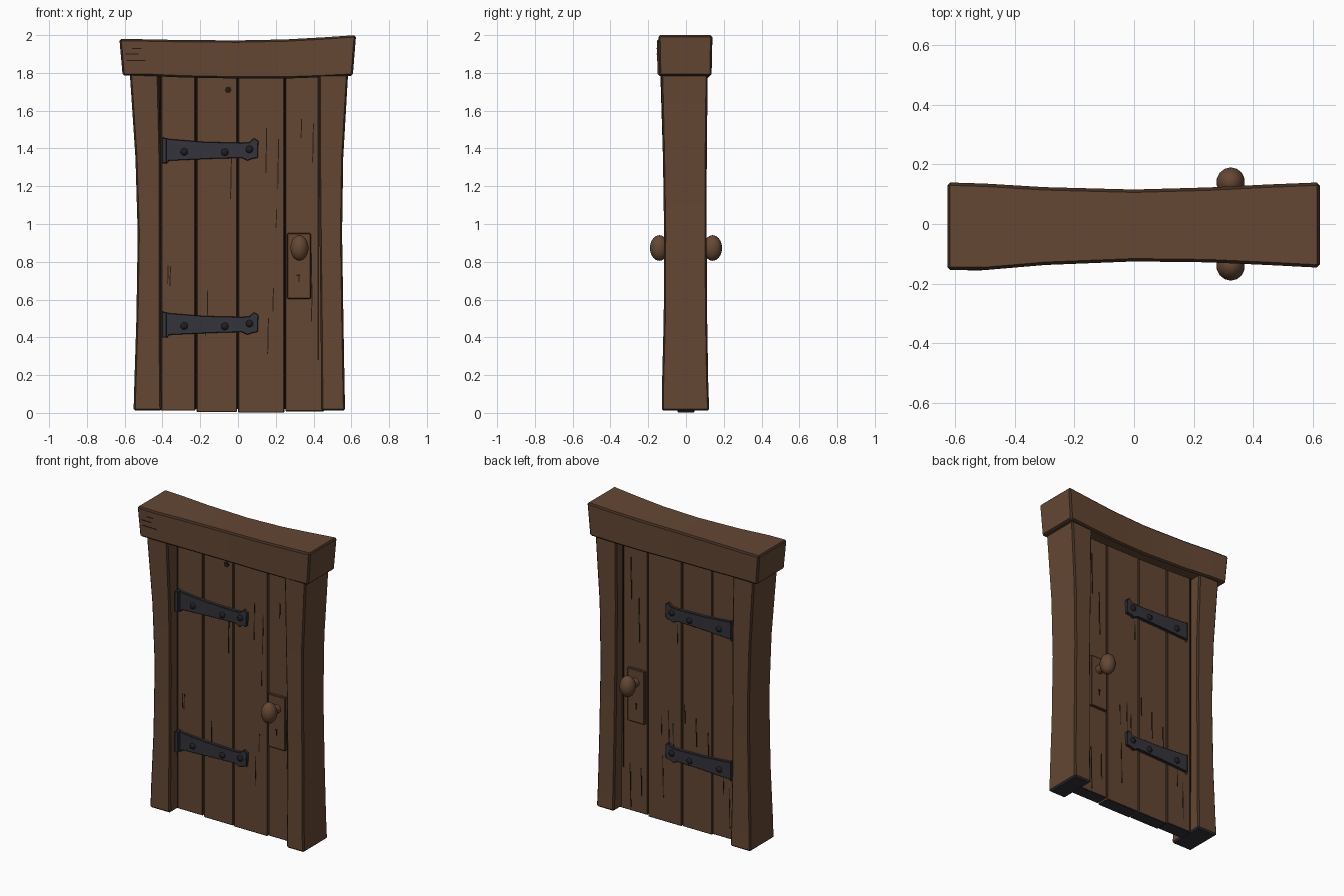
import bpy, bmesh, random
from mathutils import Matrix

random.seed(4)
if "Cube" in bpy.data.objects:
    bpy.data.objects.remove(bpy.data.objects["Cube"])


def material(name, rgb, rough=0.9):
    m = bpy.data.materials.new(name)
    m.use_nodes = True
    m.diffuse_color = (*rgb, 1)
    shader = m.node_tree.nodes["Principled BSDF"]
    shader.inputs["Base Color"].default_value = (*rgb, 1)
    shader.inputs["Roughness"].default_value = rough
    return m


wood = material("brown wood", (0.128, 0.063, 0.034))
edge = material("dark wood edge", (0.05, 0.026, 0.015))
groove = material("groove shadow", (0.018, 0.010, 0.006))
iron = material("dark iron", (0.033, 0.034, 0.043))
black = material("black iron", (0.014, 0.014, 0.017))


def finish(name, bm, mats, bevel=0, bevel_slot=1, base=False):
    """Bevel sharp edges, colour the underside, and add the object."""
    bmesh.ops.recalc_face_normals(bm, faces=bm.faces)
    if bevel:
        sharp = [e for e in bm.edges if len(e.link_faces) == 2 and e.calc_face_angle(0) > 0.5]
        bmesh.ops.bevel(bm, geom=sharp, offset=bevel, segments=1, profile=0.5,
                        affect='EDGES', material=bevel_slot)
    if base:
        for f in bm.faces:
            if f.normal.z < -0.5 and f.calc_center_median().z < 0.1:
                f.material_index = 2
    mesh = bpy.data.meshes.new(name)
    bm.to_mesh(mesh)
    bm.free()
    for m in mats:
        mesh.materials.append(m)
    ob = bpy.data.objects.new(name, mesh)
    bpy.context.collection.objects.link(ob)
    bpy.ops.object.select_all(action='DESELECT')
    ob.select_set(True)
    bpy.context.view_layer.objects.active = ob
    bpy.ops.object.shade_smooth_by_angle(angle=0.55)


def loft(stations, place):
    """Join rectangles (t, a0, a1, b0, b1) placed along one axis."""
    bm = bmesh.new()
    rings = []
    for t, a0, a1, b0, b1 in stations:
        corners = ((a0, b0), (a1, b0), (a1, b1), (a0, b1))
        rings.append([bm.verts.new(place(t, a, b)) for a, b in corners])
    for r, s in zip(rings, rings[1:]):
        for i in range(4):
            j = (i + 1) % 4
            bm.faces.new((r[i], r[j], s[j], s[i]))
    bm.faces.new(rings[0])
    bm.faces.new(rings[-1])
    return bm


def box(bm, centre, size):
    mat = Matrix.Translation(centre) @ Matrix.Diagonal((*size, 1))
    return bmesh.ops.create_cube(bm, size=1, matrix=mat)["verts"]


def upright(t, a, b):
    return (a, b, t)


def lengthwise(t, a, b):
    return (t, a, b)


# Door posts, flaring toward top and bottom
finish("right_post", loft([
    (0.012, -0.553, -0.405, -0.128, 0.123), (0.15, -0.549, -0.407, -0.127, 0.118),
    (0.5, -0.538, -0.41, -0.118, 0.112), (0.95, -0.531, -0.41, -0.116, 0.109),
    (1.35, -0.543, -0.41, -0.122, 0.11), (1.8, -0.573, -0.42, -0.136, 0.115)],
    upright), [wood, edge, iron], 0.009, base=True)
finish("left_post", loft([
    (0.012, 0.44, 0.567, -0.128, 0.123), (0.15, 0.44, 0.564, -0.127, 0.118),
    (0.5, 0.437, 0.558, -0.118, 0.112), (0.95, 0.432, 0.551, -0.116, 0.109),
    (1.35, 0.428, 0.557, -0.122, 0.11), (1.8, 0.428, 0.583, -0.132, 0.115)],
    upright), [wood, edge, iron], 0.009, base=True)

# Lintel, thinner in the middle, slanted at its ends and narrower below
bm = loft([
    (-0.62, -0.155, 0.14, 1.785, 1.98), (-0.5, -0.155, 0.136, 1.785, 1.978),
    (-0.3, -0.138, 0.124, 1.776, 1.974), (0.0, -0.126, 0.116, 1.77, 1.972),
    (0.25, -0.129, 0.123, 1.77, 1.977), (0.45, -0.138, 0.133, 1.777, 1.988),
    (0.617, -0.147, 0.14, 1.785, 2.0)], lengthwise)
for v in bm.verts:
    if v.co.z < 1.85:
        v.co.y *= 0.97
    if abs(v.co.x) > 0.6:
        v.co.x *= 1.013 if v.co.z > 1.9 else 0.985
finish("lintel", bm, [wood, edge], 0.01)

# Grain splits on the lintel
bm = bmesh.new()
for x, z, length in ((-0.54, 1.865, 0.1), (-0.56, 1.9, 0.07), (-0.535, 1.93, 0.05)):
    y = -0.1505 - 0.0045 * (z - 1.785) / 0.195
    box(bm, (x, y, z), (length, 0.004, 0.005))
finish("lintel_splits", bm, [groove])

# Dark core seen between the planks
FACE = 0.045
bm = bmesh.new()
box(bm, (0.01, 0, 0.91), (0.86, FACE * 1.3, 1.78))
finish("groove_core", bm, [groove])

# Door planks, with slightly uneven lower ends
seams = [-0.415, -0.222, -0.002, 0.248, 0.46]
lows = [0.012, 0.004, 0.002, 0.008]
for i, (x0, x1) in enumerate(zip(seams, seams[1:])):
    a, b = x0 + 0.003, x1 - 0.003
    d = FACE - 0.002 * (i % 2)
    finish(f"door_plank_{i + 1}", loft([(lows[i], a, b, -d, d), (1.8, a, b, -d, d)], upright),
           [wood, edge, iron], 0.004, base=True)

# Narrow shadow lines where the door meets the posts
bm = bmesh.new()
for x, height in ((-0.405, 1.76), (0.425, 1.5)):
    box(bm, (x, 0, 1.78 - height / 2), (0.008, FACE * 2 + 0.004, height))
finish("door_side_grooves", bm, [groove])

# Hinge strap outline: flared at the post, lobed at the tip
strap = [(-0.40, -0.065), (-0.375, -0.065), (-0.365, -0.05), (-0.15, -0.04), (0.02, -0.035),
         (0.05, -0.05), (0.075, -0.04), (0.105, -0.035), (0.108, 0.055), (0.085, 0.07),
         (0.06, 0.048), (0.02, 0.045), (-0.18, 0.05), (-0.365, 0.065), (-0.40, 0.075)]


def hinge(side, z, start, label):
    bm = bmesh.new()
    outline = [(max(x, start), h) for x, h in strap if x >= start or x == strap[0][0]]
    f = bm.faces.new([bm.verts.new((x, side * (FACE - 0.01), z + h)) for x, h in outline])
    out = bmesh.ops.extrude_face_region(bm, geom=[f])["geom"]
    verts = [g for g in out if isinstance(g, bmesh.types.BMVert)]
    bmesh.ops.translate(bm, verts=verts, vec=(0, side * 0.028, 0))
    finish(f"{label}_strap", bm, [iron, black], 0.003)
    bm = bmesh.new()
    for x, h in ((-0.285, -0.003), (-0.07, -0.005), (0.06, 0.01)):
        mat = Matrix.Translation((x, side * (FACE + 0.018), z + h)) @ Matrix.Diagonal((1, 0.7, 1, 1))
        bmesh.ops.create_icosphere(bm, subdivisions=2, radius=0.02, matrix=mat)
    finish(f"{label}_rivets", bm, [black])


def knuckle(z, label):
    bm = bmesh.new()
    box(bm, (-0.391, -FACE - 0.017, z + 0.004), (0.024, 0.045, 0.135))
    finish(f"{label}_knuckle", bm, [iron, black], 0.003)


def lock(side, label):
    # Plate
    bm = bmesh.new()
    box(bm, (0.323, side * FACE, 0.778), (0.125, 0.03, 0.35))
    finish(f"{label}_lock_plate", bm, [wood, edge], 0.005)
    # Keyhole
    bm = bmesh.new()
    y = side * (FACE + 0.015)
    box(bm, (0.32, y, 0.728), (0.018, 0.004, 0.008))
    box(bm, (0.322, y, 0.71), (0.006, 0.004, 0.036))
    finish(f"{label}_keyhole", bm, [groove])
    # Knob and its neck
    bm = bmesh.new()
    mat = Matrix.Translation((0.325, side * 0.141, 0.873)) @ Matrix.Diagonal((0.049, 0.05, 0.068, 1))
    bmesh.ops.create_uvsphere(bm, u_segments=14, v_segments=9, radius=1, matrix=mat)
    finish(f"{label}_knob", bm, [wood])
    bm = bmesh.new()
    mat = Matrix.Translation((0.325, side * 0.08, 0.868)) @ Matrix.Rotation(1.5708, 4, 'X')
    bmesh.ops.create_cone(bm, cap_ends=True, segments=12, radius1=0.028, radius2=0.028,
                          depth=0.08, matrix=mat)
    finish(f"{label}_knob_neck", bm, [wood])


def cracks(side, label):
    # Thin painted splits running with the grain
    bm = bmesh.new()
    for x0, x1, count in zip(seams, seams[1:], (2, 3, 5, 4)):
        for k in range(count):
            x = random.uniform(x0 + 0.02, min(x1, 0.43) - 0.02)
            length = random.uniform(0.08, 0.3)
            z = random.uniform(0.15, 1.6)
            for v in box(bm, (x, side * (FACE - 0.001), z), (0.005, 0.005, length)):
                v.co.x += (v.co.z - z) * 0.02
    finish(f"{label}_wood_cracks", bm, [groove])


for side, label, start in ((-1, "front", -0.40), (1, "back", -0.37)):
    hinge(side, 1.385, start, f"{label}_upper_hinge")
    hinge(side, 0.463, start, f"{label}_lower_hinge")
    lock(side, label)
    cracks(side, label)
knuckle(1.385, "front_upper_hinge")
knuckle(0.463, "front_lower_hinge")

# Knot in the wood
bm = bmesh.new()
mat = Matrix.Translation((-0.052, -FACE, 1.71)) @ Matrix.Rotation(1.5708, 4, 'X')
bmesh.ops.create_cone(bm, cap_ends=True, segments=7, radius1=0.018, radius2=0.018,
                      depth=0.008, matrix=mat)
finish("wood_knot", bm, [groove])
